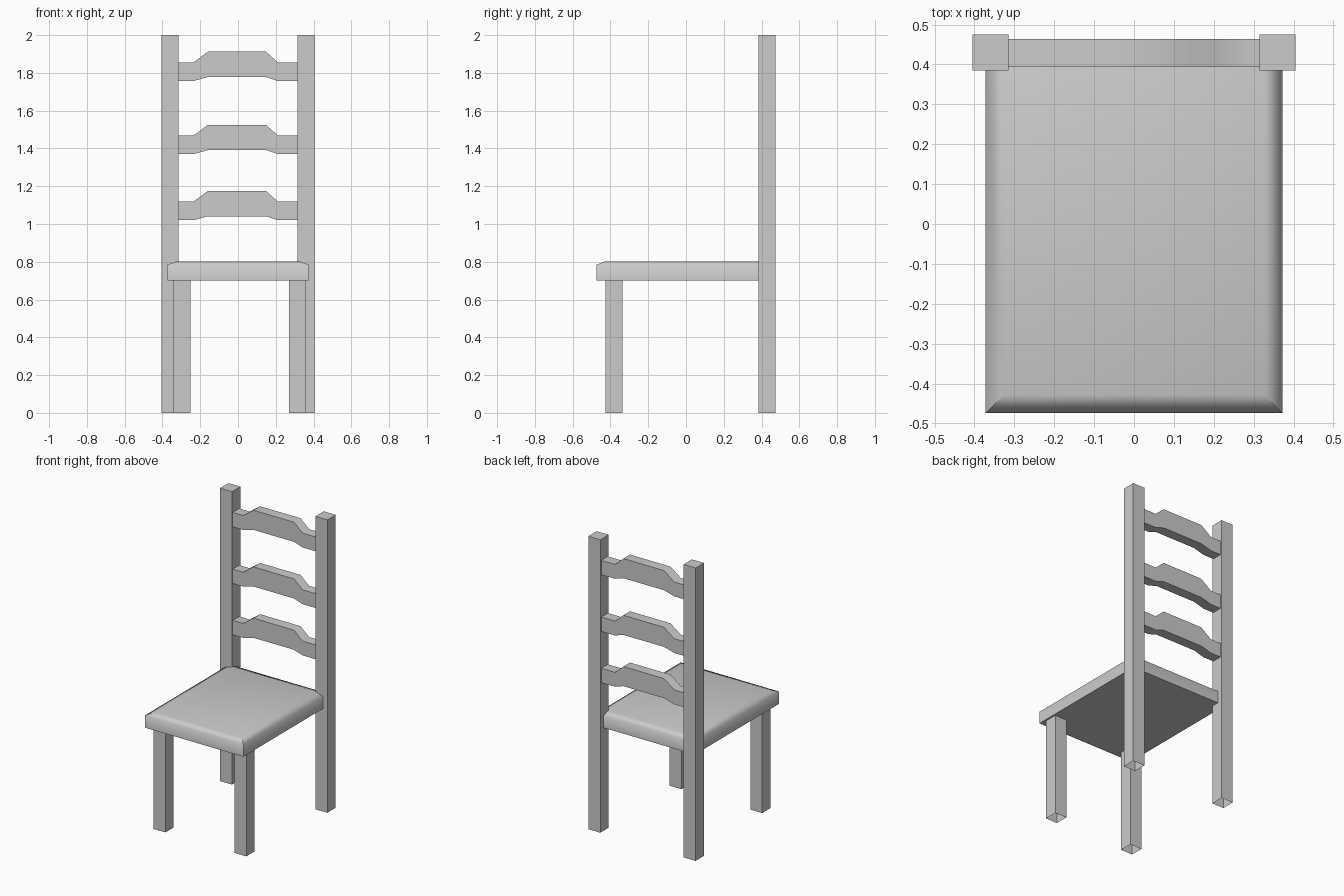
import bpy, bmesh
from math import radians

if "Cube" in bpy.data.objects:
    bpy.data.objects.remove(bpy.data.objects["Cube"])


def finish(name, bm, smooth_angle=None):
    bmesh.ops.recalc_face_normals(bm, faces=bm.faces)
    me = bpy.data.meshes.new(name)
    bm.to_mesh(me)
    bm.free()
    ob = bpy.data.objects.new(name, me)
    bpy.context.collection.objects.link(ob)
    if smooth_angle:
        me.shade_smooth()
        me.set_sharp_from_angle(angle=radians(smooth_angle))
    return ob


def box(lo, hi):
    bm = bmesh.new()
    bmesh.ops.create_cube(bm, size=1)
    for v in bm.verts:
        v.co = [lo[i] if v.co[i] < 0 else hi[i] for i in range(3)]
    bm.normal_update()
    return bm


def post(name, x, y, top, size=0.09):
    # square post, open at the floor
    bm = box((x, y, 0), (x + size, y + size, top))
    bottom = [f for f in bm.faces if f.normal.z < -0.9]
    bmesh.ops.delete(bm, geom=bottom, context='FACES_ONLY')
    return finish(name, bm)


# Back posts and front legs
post("back_post_left", -0.405, 0.385, 2.0)
post("back_post_right", 0.315, 0.385, 2.0)
post("front_leg_left", -0.341, -0.425, 0.702)
post("front_leg_right", 0.27, -0.425, 0.702)

# Seat: slab with a softly sloped rim around the top
bm = box((-0.372, -0.474, 0.702), (0.372, 0.438, 0.785))
top = max(bm.faces, key=lambda f: f.calc_center_median().z)
bmesh.ops.inset_region(bm, faces=[top], thickness=0.065)
for v in top.verts:
    v.co.z = 0.802
seat = finish("seat", bm, 82)
# Crisp mitres at the rim corners
me = seat.data
for e in me.edges:
    z = sorted(me.vertices[i].co.z for i in e.vertices)
    if z[0] > 0.78 and z[1] - z[0] > 0.01:
        e.use_edge_sharp = True

# Ladder-back slats: arched profile pushed through in y
UPPER = [(-0.318, 0.0), (-0.236, 0.0), (-0.159, 0.057),
         (0.148, 0.057), (0.212, 0.0), (0.318, 0.0)]
LOWER = [(0.318, -0.098), (0.212, -0.098), (0.148, -0.077),
         (-0.159, -0.077), (-0.236, -0.098), (-0.318, -0.098)]
for i, z in enumerate((1.118, 1.468, 1.855)):
    bm = bmesh.new()
    front = [bm.verts.new((x, 0.393, z + dz)) for x, dz in UPPER + LOWER]
    n = len(UPPER)
    strip = [bm.faces.new((front[k], front[k + 1],
                           front[2 * n - 2 - k], front[2 * n - 1 - k]))
             for k in range(n - 1)]
    ext = bmesh.ops.extrude_face_region(bm, geom=strip, use_keep_orig=True)
    for v in ext["geom"]:
        if isinstance(v, bmesh.types.BMVert):
            v.co.y = 0.464
    finish(f"back_slat_{i + 1}", bm, 50)
